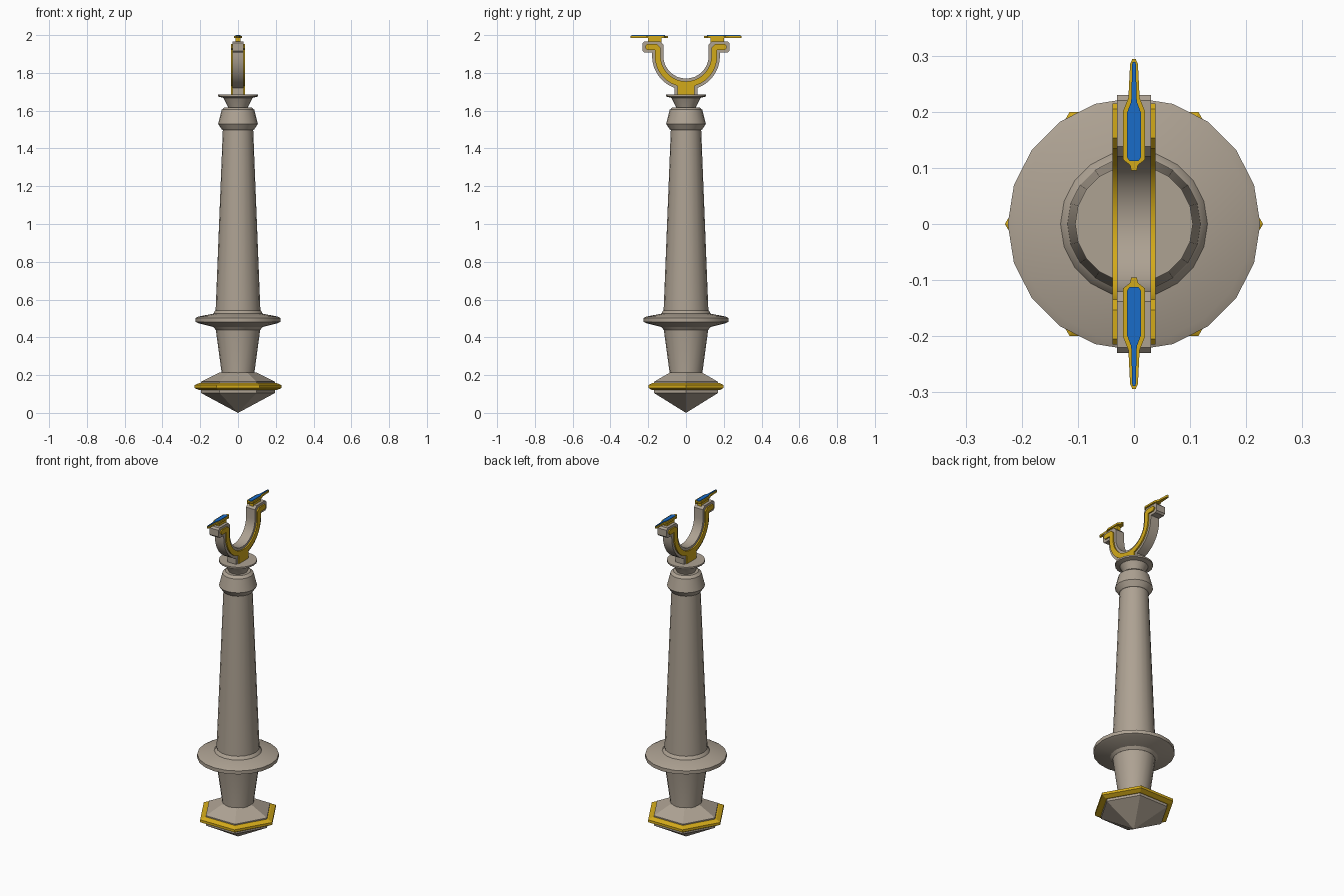
import bpy, bmesh
from math import sin, cos, pi, radians, asin

if "Cube" in bpy.data.objects:
    bpy.data.objects.remove(bpy.data.objects["Cube"])


def material(name, rgb):
    m = bpy.data.materials.new(name)
    m.diffuse_color = (*rgb, 1)
    m.use_nodes = True
    m.node_tree.nodes["Principled BSDF"].inputs["Base Color"].default_value = m.diffuse_color
    return m


STONE = material("stone", (0.42, 0.36, 0.29))
GOLD = material("gold", (0.65, 0.40, 0.01))
BLUE = material("blue", (0.01, 0.15, 0.58))


def finish(name, bm, mat, smooth=None):
    bmesh.ops.recalc_face_normals(bm, faces=bm.faces)
    me = bpy.data.meshes.new(name)
    bm.to_mesh(me)
    bm.free()
    me.materials.append(mat)
    ob = bpy.data.objects.new(name, me)
    bpy.context.collection.objects.link(ob)
    if smooth:
        bpy.ops.object.select_all(action='DESELECT')
        ob.select_set(True)
        bpy.context.view_layer.objects.active = ob
        bpy.ops.object.shade_smooth_by_angle(angle=radians(smooth))
    return ob


def lathe(name, profile, sides, mat, smooth=None):
    """Stack rings of (radius, z); radius 0 makes a point, open ends are capped."""
    bm = bmesh.new()
    rings = []
    for r, z in profile:
        n = sides if r else 1
        rings.append([bm.verts.new((r * cos(2 * pi * i / sides), r * sin(2 * pi * i / sides), z))
                      for i in range(n)])
    for a, b in zip(rings, rings[1:]):
        for i in range(sides):
            j = (i + 1) % sides
            quad = [a[i % len(a)], a[j % len(a)], b[j % len(b)], b[i % len(b)]]
            bm.faces.new(list(dict.fromkeys(quad)))
    for ring in (rings[0], rings[-1]):
        if len(ring) > 1:
            bm.faces.new(ring)
    return finish(name, bm, mat, smooth)


def prism(name, points, offset, mat, smooth=None):
    """Extrude a flat outline of 3D points along an offset vector."""
    bm = bmesh.new()
    face = bm.faces.new([bm.verts.new(p) for p in points])
    geo = bmesh.ops.extrude_face_region(bm, geom=[face])["geom"]
    bmesh.ops.translate(bm, vec=offset, verts=[g for g in geo if isinstance(g, bmesh.types.BMVert)])
    return finish(name, bm, mat, smooth)


# Hexagonal pointed foot and its gold band
lathe("foot_point", [(0, 0), (0.195, 0.105), (0.195, 0.165), (0.095, 0.215)], 6, STONE)
lathe("foot_band", [(0.205, 0.12), (0.23, 0.132), (0.23, 0.147), (0.205, 0.158)], 6, GOLD)

# Round column: lower stem, flange, tapered shaft, collar
lathe("lower_stem", [(0.087, 0.19), (0.087, 0.215), (0.119, 0.45)], 20, STONE, 30)
lathe("flange", [(0.118, 0.44), (0.132, 0.455), (0.21, 0.475), (0.225, 0.482), (0.225, 0.503),
                 (0.21, 0.51), (0.131, 0.525), (0.122, 0.54), (0.115, 0.545)], 20, STONE, 30)
lathe("shaft", [(0.119, 0.53), (0.08, 1.51)], 20, STONE, 30)
lathe("collar", [(0.075, 1.495), (0.085, 1.5), (0.105, 1.53), (0.086, 1.605), (0.07, 1.618)],
      20, STONE, 25)
lathe("cup", [(0.05, 1.61), (0.055, 1.625), (0.078, 1.668), (0.105, 1.675), (0.105, 1.685)],
      20, STONE, 25)


# Forked yoke: the same outline at two widths gives the body and its gold inlay
def yoke_outline(g, x, radius=0.15, zc=1.89, zt=1.937, end=0.2, stem=0.03):
    ri, ro, s = radius - g, radius + g, stem + g
    stop = asin(s / ro)
    half = [(ri * sin(pi / 2 * i / 8), zc - ri * cos(pi / 2 * i / 8)) for i in range(1, 9)]
    half += [(ri, zt + g - 0.018), (ri + 0.018, zt + g),
             (end + g - 0.01, zt + g), (end + g, zt + g - 0.01),
             (end + g, zt - g + 0.01), (end + g - 0.01, zt - g), (ro, zt - g)]
    for i in range(8):
        a = pi / 2 + (stop - pi / 2) * i / 7
        half.append((ro * sin(a), zc - ro * cos(a)))
    half.append((s, 1.684))
    full = [(0, zc - ri)] + half + [(-y, z) for y, z in reversed(half)]
    return [(x, y, z) for y, z in full]


prism("yoke_body", yoke_outline(0.03, -0.03), (0.06, 0, 0), STONE, 30)
for side, x in (("left", -0.038), ("right", 0.029)):
    prism(f"yoke_inlay_{side}", yoke_outline(0.015, x), (0.009, 0, 0), GOLD, 30)


# Long pointed blades on the yoke ends: gold backing, blue inset, small post
def blade(name, half, z, h, s, mat):
    pts = half + [(-x, y) for x, y in reversed(half)]
    prism(name, [(x, y * s, z) for x, y in pts], (0, 0, h), mat)


for label, s in (("front", -1), ("back", 1)):
    blade(f"blade_{label}", [(0.005, 0.095), (0.007, 0.105), (0.02, 0.115), (0.02, 0.2),
                             (0.01, 0.225), (0.007, 0.285), (0.003, 0.294)], 1.985, 0.011, s, GOLD)
    blade(f"blade_inset_{label}", [(0.008, 0.112), (0.0125, 0.119), (0.0125, 0.198),
                                   (0.005, 0.218), (0.003, 0.289)], 1.99, 0.01, s, BLUE)
    blade(f"blade_post_{label}", [(0.013, 0.13), (0.013, 0.2)], 1.96, 0.028, s, GOLD)
